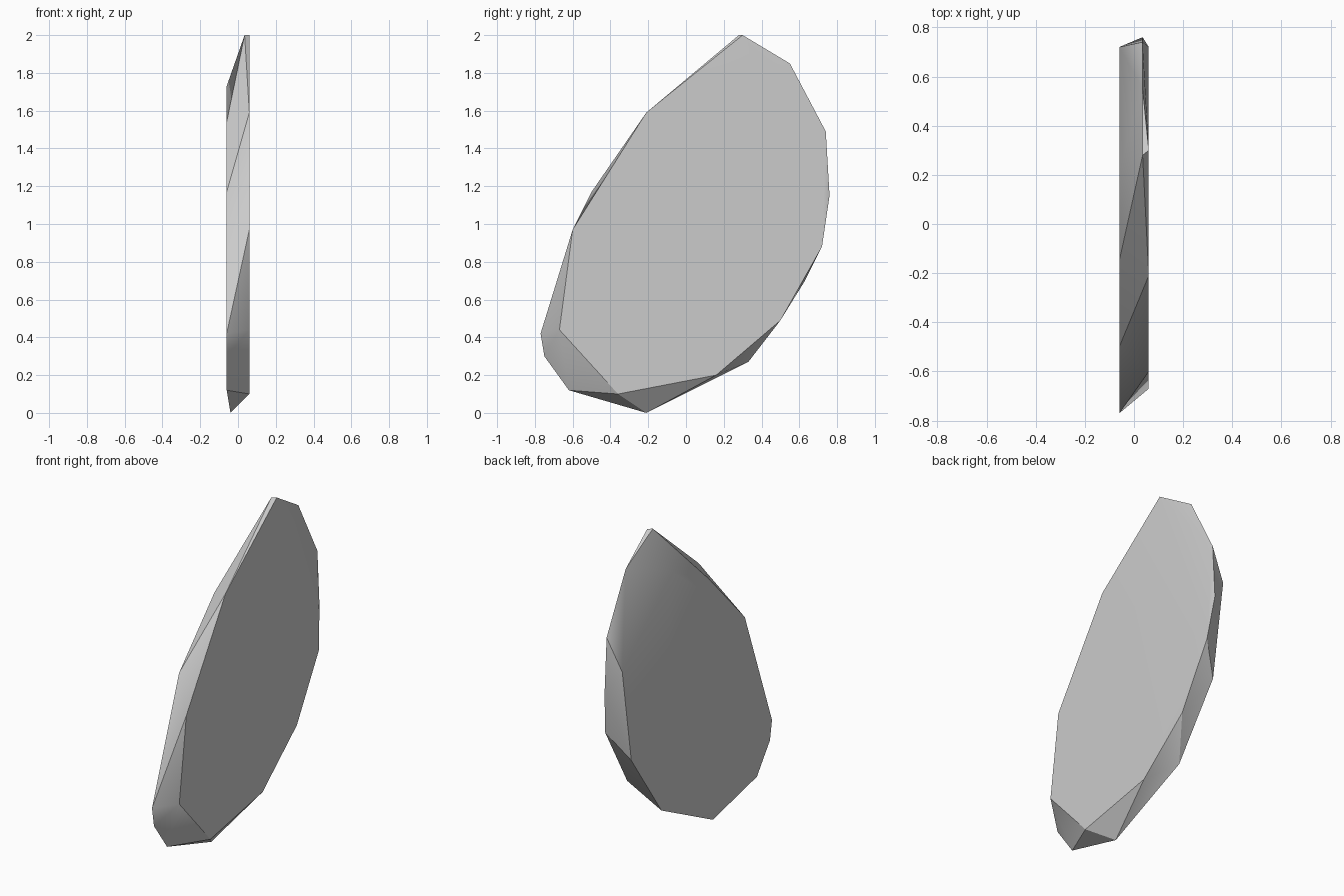
import bpy
import bmesh
from math import radians

if "Cube" in bpy.data.objects:
    bpy.data.objects.remove(bpy.data.objects["Cube"], do_unlink=True)

HALF = 0.06

# Outline of the left slab face (y, z)
left_face = [(0.30, 2.0), (0.72, 0.88), (0.50, 0.49), (0.16, 0.20),
             (-0.36, 0.10), (-0.67, 0.44), (-0.60, 0.97), (-0.21, 1.59)]

# Outline of the right slab face (y, z)
right_face = [(-0.77, 0.42), (-0.75, 0.30), (-0.62, 0.12), (0.33, 0.27),
              (0.63, 0.70), (0.72, 1.29), (0.22, 1.73), (-0.15, 1.54),
              (-0.50, 1.17)]

# Chipped corners between the two faces (x, y, z)
chips = [(0.035, 0.28, 2.0), (0.035, 0.55, 1.85), (0.035, 0.74, 1.49),
         (0.035, 0.76, 1.15), (-0.04, -0.21, 0.0)]

points = [(HALF, y, z) for y, z in left_face]
points += [(-HALF, y, z) for y, z in right_face]
points += chips

# Wrap the corners in a convex shard
bm = bmesh.new()
for p in points:
    bm.verts.new(p)
bmesh.ops.convex_hull(bm, input=bm.verts[:])
bmesh.ops.dissolve_limit(bm, angle_limit=radians(0.5),
                         verts=bm.verts[:], edges=bm.edges[:])
bmesh.ops.recalc_face_normals(bm, faces=bm.faces[:])
mesh = bpy.data.meshes.new("stone_shard")
bm.to_mesh(mesh)
bm.free()

shard = bpy.data.objects.new("stone_shard", mesh)
bpy.context.collection.objects.link(shard)

# Plain grey stone
stone = bpy.data.materials.new("grey_stone")
stone.use_nodes = True
colour = (0.6, 0.6, 0.6, 1.0)
stone.diffuse_color = colour
stone.node_tree.nodes["Principled BSDF"].inputs["Base Color"].default_value = colour
mesh.materials.append(stone)

bpy.ops.object.select_all(action="DESELECT")
shard.select_set(True)
bpy.context.view_layer.objects.active = shard
bpy.ops.object.shade_smooth_by_angle(angle=radians(30))
